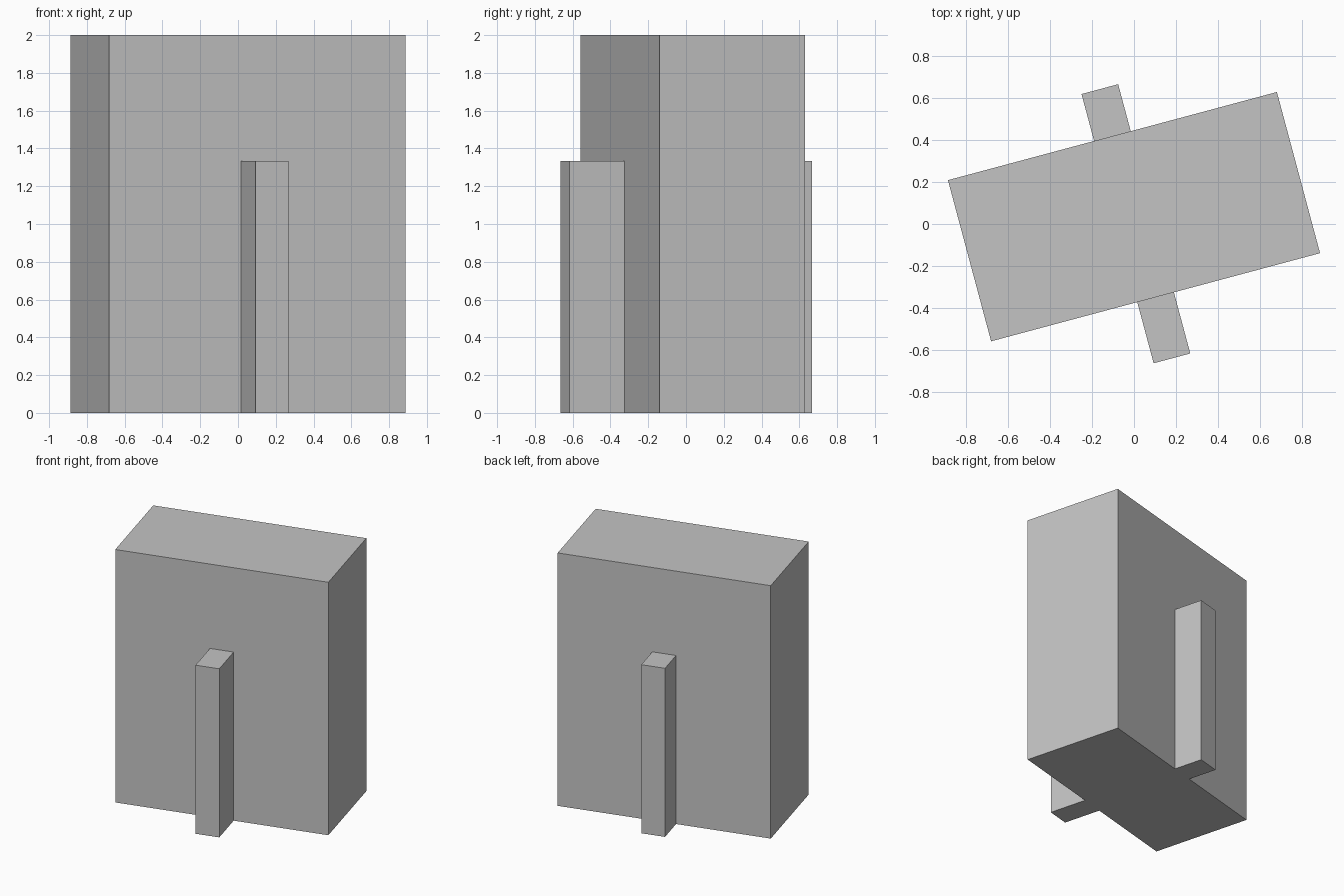
import bpy
from math import radians
from mathutils import Matrix

cube = bpy.data.objects.get("Cube")
if cube:
    bpy.data.objects.remove(cube, do_unlink=True)

# Plain grey material
grey = bpy.data.materials.new("plain grey")
grey.use_nodes = True
colour = (0.55, 0.55, 0.55, 1)
grey.diffuse_color = colour
grey.node_tree.nodes["Principled BSDF"].inputs["Base Color"].default_value = colour

# The whole model is turned about the vertical axis
turn = Matrix.Translation((0, 0.035, 0)) @ Matrix.Rotation(radians(15), 4, "Z")


def box(name, width, y_min, y_max, height):
    """Box standing on the ground, centred on the turned x axis."""
    bpy.ops.mesh.primitive_cube_add(size=1)
    obj = bpy.context.object
    obj.name = name
    place = Matrix.Translation((0, (y_min + y_max) / 2, height / 2))
    size = Matrix.Diagonal((width, y_max - y_min, height, 1))
    obj.data.transform(turn @ place @ size)
    obj.data.materials.append(grey)
    return obj


LENGTH, HALF_DEPTH, HEIGHT = 1.625, 0.398, 2.0
FIN_WIDTH, FIN_HEIGHT = 0.181, 1.333

# Main block with one upright pier on each long wall
box("main_block", LENGTH, -HALF_DEPTH, HALF_DEPTH, HEIGHT)
box("front_pier", FIN_WIDTH, -0.70, -HALF_DEPTH, FIN_HEIGHT)
box("back_pier", FIN_WIDTH, HALF_DEPTH, 0.63, FIN_HEIGHT)
